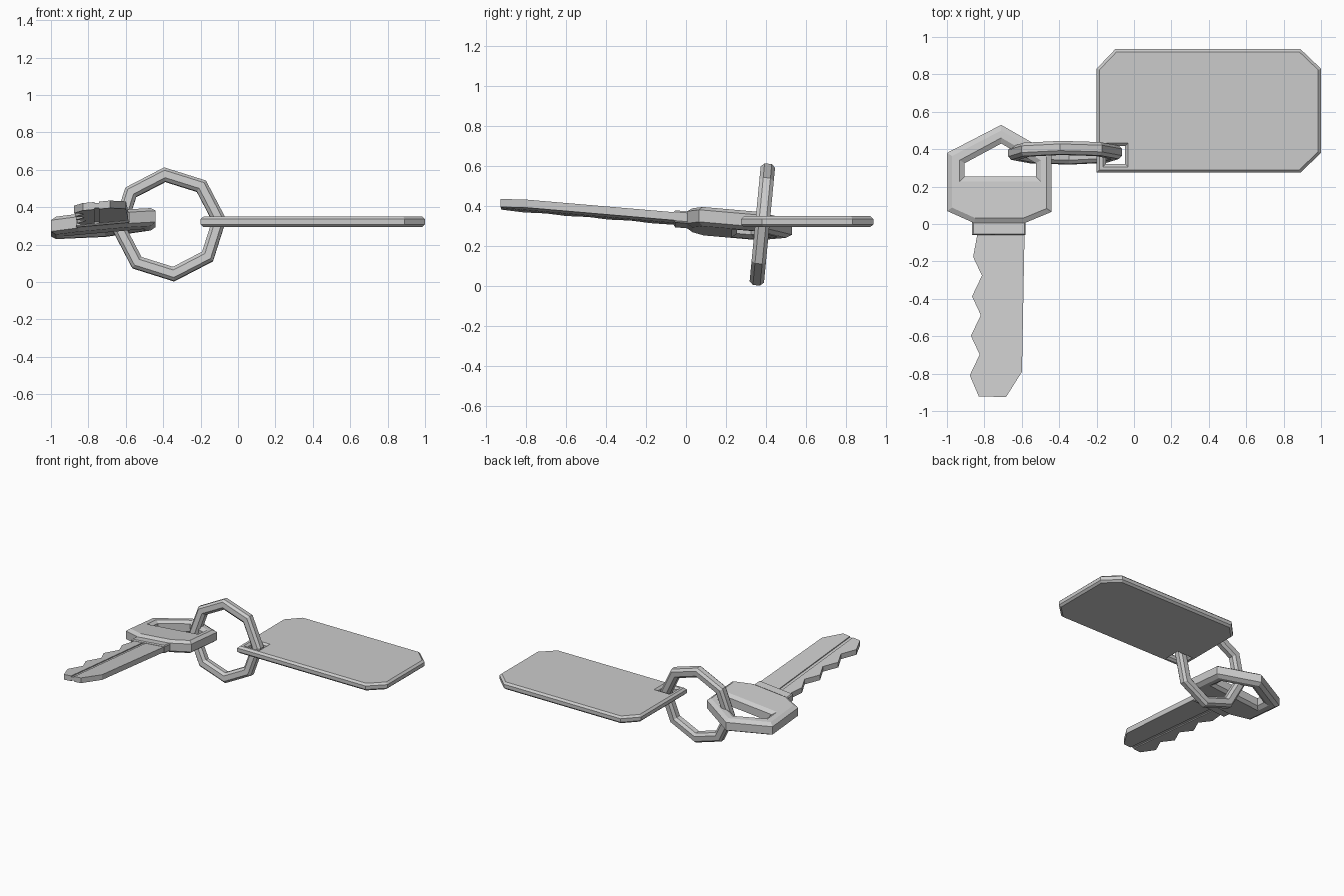
import bpy, bmesh, math
from mathutils import Matrix, Vector

if "Cube" in bpy.data.objects:
    bpy.data.objects.remove(bpy.data.objects["Cube"])


def finish(name, bm, matrix=None):
    bmesh.ops.recalc_face_normals(bm, faces=bm.faces[:])
    mesh = bpy.data.meshes.new(name)
    bm.to_mesh(mesh)
    bm.free()
    if matrix:
        mesh.transform(matrix)
    obj = bpy.data.objects.new(name, mesh)
    bpy.context.collection.objects.link(obj)
    return obj


def inset(points, d):
    """Move each edge of a loop to its left by d (into the material)."""
    pts = [Vector(p) for p in points]
    out = []
    for i, p in enumerate(pts):
        a = (p - pts[i - 1]).normalized()
        b = (pts[(i + 1) % len(pts)] - p).normalized()
        na, nb = Vector((-a.y, a.x)), Vector((-b.y, b.x))
        out.append(p + (na + nb) * d / (1 + na.dot(nb)))
    return out


def plate(name, outline, levels, hole=None, matrix=None):
    """Plate with stepped edge: outline counter-clockwise, hole clockwise."""
    bm = bmesh.new()
    caps = [[], []]
    for loop in [outline] + ([hole] if hole else []):
        rings = [[bm.verts.new((p.x, p.y, z)) for p in inset(loop, d)]
                 for d, z in levels]
        n = len(loop)
        for lo, hi in zip(rings, rings[1:]):
            for i in range(n):
                j = (i + 1) % n
                bm.faces.new((lo[i], lo[j], hi[j], hi[i]))
        for cap, ring in zip(caps, (rings[0], rings[-1])):
            cap += [bm.edges.get((ring[i], ring[(i + 1) % n])) for i in range(n)]
    for cap in caps:
        if hole:
            bmesh.ops.triangle_fill(bm, edges=cap, use_beauty=True)
        else:
            bmesh.ops.contextual_create(bm, geom=cap)
    return finish(name, bm, matrix)


# Tag with three clipped corners and a square ring hole
plate("tag",
      [(-.2, .275), (.89, .275), (1, .38), (1, .83), (.89, .935),
       (-.1, .935), (-.2, .83)],
      [(.015, .295), (0, .309), (0, .336), (.015, .35)],
      [(-.151, .32), (-.151, .418), (-.047, .418), (-.047, .32)])

# Ring: eight segments with a chamfered section, tilted slightly
section = [(.306, -.018), (.306, .018), (.289, .036), (.249, .036),
           (.23, .018), (.23, -.018), (.249, -.036), (.289, -.036)]
bm = bmesh.new()
loops = []
for k in range(8):
    a = math.radians(95 + 45 * k)
    loops.append([bm.verts.new((r * math.cos(a), y, r * math.sin(a)))
                  for r, y in section])
for k in range(8):
    p, q = loops[k], loops[(k + 1) % 8]
    for i in range(8):
        j = (i + 1) % 8
        bm.faces.new((p[i], p[j], q[j], q[i]))
finish("ring", bm, Matrix.Translation((-.368, .381, .308))
       @ Matrix.Rotation(math.radians(-5.5), 4, 'X'))

# The key lies in a slightly sloping plane
slope = Matrix(((1, 0, 0, 0), (0, 1, 0, 0),
                (.09, -.087, 1, .332 + .09 * .72), (0, 0, 0, 1)))

# Key bow with pentagonal opening
plate("key_bow",
      [(-.855, .005), (-.585, .005), (-.44, .065), (-.44, .375),
       (-.71, .53), (-1, .38), (-1, .07)],
      [(.027, -.048), (0, -.03), (0, .03), (.027, .048)],
      [(-.905, .255), (-.905, .325), (-.71, .43), (-.525, .325), (-.525, .255)],
      slope)

# Collar between bow and blade
plate("key_collar", [(-.865, -.06), (-.58, -.06), (-.58, .02), (-.865, .02)],
      [(.006, -.03), (0, -.022), (0, .022), (.006, .03)], None, slope)

# Blade with four teeth on the left
teeth = [(-.835, -.04)]
for k in range(4):
    y = -.176 - .211 * k
    teeth += [(-.86 - .006 * k, y), (-.813 - .006 * k, y - .1)]
teeth[-1] = (-.83, -.922)
blade = plate("key_blade",
              teeth + [(-.684, -.925), (-.599, -.79), (-.585, -.04)],
              [(0, -.02), (0, .02)], None, slope)

# Groove along both sides of the blade
for z in (-.023, .023):
    cutter = plate("groove_cutter",
                   [(-.768, -1), (-.743, -1), (-.743, -.05), (-.768, -.05)],
                   [(0, z - .01), (0, z + .01)], None, slope)
    cutter.hide_render = True
    cutter.hide_viewport = True
    mod = blade.modifiers.new("groove", 'BOOLEAN')
    mod.operation = 'DIFFERENCE'
    mod.solver = 'EXACT'
    mod.object = cutter
